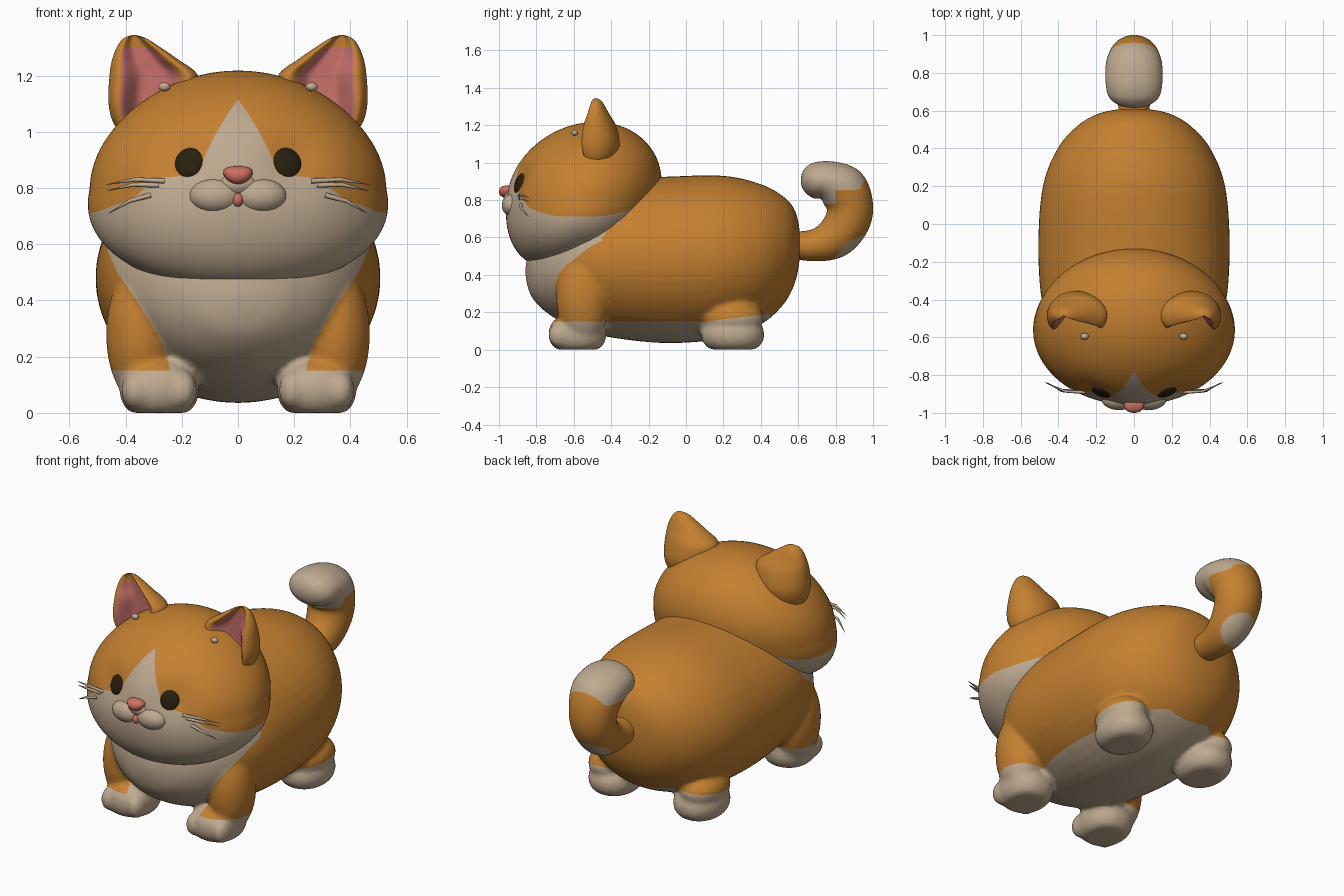
import bpy, bmesh
from math import sin, cos, exp, pi, radians
from mathutils import Vector, Matrix

cube = bpy.data.objects.get("Cube")
if cube:
    bpy.data.objects.remove(cube, do_unlink=True)


def material(name, rgb):
    m = bpy.data.materials.new(name)
    m.use_nodes = True
    m.diffuse_color = (*rgb, 1)
    node = m.node_tree.nodes["Principled BSDF"]
    node.inputs["Base Color"].default_value = (*rgb, 1)
    node.inputs["Roughness"].default_value = 0.8
    return m


ORANGE = material("orange fur", (0.55, 0.215, 0.03))
CREAM = material("cream fur", (0.52, 0.40, 0.28))
NOSE = material("nose pink", (0.62, 0.16, 0.12))
EAR_PINK = material("ear pink", (0.60, 0.17, 0.15))
DARK = material("eye brown", (0.022, 0.014, 0.004))


def lerp_table(table, x):
    """Piecewise linear lookup in a list of (x, value) pairs."""
    for (x0, v0), (x1, v1) in zip(table, table[1:]):
        if x <= x1:
            return v0 + (v1 - v0) * max(0, (x - x0) / (x1 - x0))
    return table[-1][1]


def ellipsoid(bm, centre, radii, power=1.0, warp=None, rot=None, n=32):
    """Ellipsoid; a power below one makes it boxier."""
    verts = bmesh.ops.create_uvsphere(bm, u_segments=n, v_segments=n // 2, radius=1)["verts"]
    for v in verts:
        p = Vector([r * (abs(c) ** power) * (1 if c > 0 else -1) for c, r in zip(v.co, radii)])
        if rot:
            p = rot @ p
        p += Vector(centre)
        v.co = warp(p) if warp else p


def loft(bm, stations, point, n=48, steps=6):
    """Skin rings along stations smoothed by a Catmull-Rom spline."""
    pts = [stations[0], *stations, stations[-1]]
    rows = []
    for i in range(len(stations) - 1):
        for k in range(steps):
            t = k / steps
            rows.append([0.5 * (2 * b + (c - a) * t + (2 * a - 5 * b + 4 * c - d) * t * t
                                + (3 * b - a - 3 * c + d) * t ** 3)
                         for a, b, c, d in zip(*pts[i:i + 4])])
    rows.append(stations[-1])
    rings = [[bm.verts.new(point(r, 2 * pi * j / n)) for j in range(n)] for r in rows]
    for r0, r1 in zip(rings, rings[1:]):
        for j in range(n):
            bm.faces.new((r0[j], r0[j - 1], r1[j - 1], r1[j]))
    bm.faces.new(rings[0])
    bm.faces.new(rings[-1][::-1])


def finish(name, bm, mat):
    bmesh.ops.recalc_face_normals(bm, faces=bm.faces)
    me = bpy.data.meshes.new(name)
    bm.to_mesh(me)
    bm.free()
    me.materials.append(mat)
    me.shade_smooth()
    ob = bpy.data.objects.new(name, me)
    bpy.context.scene.collection.objects.link(ob)
    return ob


def blob(name, mat, *args, **kw):
    bm = bmesh.new()
    ellipsoid(bm, *args, **kw)
    return finish(name, bm, mat)


def paint(ob, mat, f):
    """Cut the mesh along f = 0 and colour the side where f is negative."""
    bm = bmesh.new()
    bm.from_mesh(ob.data)
    val = {v: f(v.co) for v in bm.verts}
    cuts = []
    for e in list(bm.edges):
        a, b = val[e.verts[0]], val[e.verts[1]]
        if a * b < 0:
            t = min(0.97, max(0.03, a / (a - b)))
            cuts.append(bmesh.utils.edge_split(e, e.verts[0], t)[1])
    bmesh.ops.connect_verts(bm, verts=cuts)
    ob.data.materials.append(mat)
    for face in bm.faces:
        face.smooth = True
        if f(face.calc_center_median()) < 0:
            face.material_index = len(ob.data.materials) - 1
    bm.to_mesh(ob.data)
    bm.free()


# Body with legs and paws, fused into one soft skin
bm = bmesh.new()
BODY = [(-.86, .42, .01, .01), (-.845, .42, .10, .09), (-.81, .43, .20, .17), (-.72, .45, .33, .27),
        (-.58, .47, .43, .36), (-.40, .485, .49, .42), (-.10, .48, .507, .445), (.20, .495, .483, .435),
        (.40, .51, .405, .375), (.52, .53, .30, .29), (.58, .55, .20, .20), (.605, .56, .10, .10),
        (.61, .56, .01, .01)]
loft(bm, BODY, lambda s, a: (s[2] * cos(a), s[0], s[1] + s[3] * sin(a)))


def on_floor(p):
    return Vector((p.x, p.y, max(p.z, 0)))


for s in (-1, 1):
    ellipsoid(bm, (s * .345, -.55, .28), (.125, .145, .25))
    ellipsoid(bm, (s * .30, .25, .17), (.125, .165, .10))
    ellipsoid(bm, (s * .28, -.58, .085), (.142, .155, .115), .9, on_floor)
    ellipsoid(bm, (s * .28, .25, .08), (.142, .17, .105), .92, on_floor)
    for dx in (-.085, 0, .085):
        ellipsoid(bm, (s * .28 + dx, -.67, .08), (.05, .068, .07), 1, on_floor)
body = finish("body_and_legs", bm, ORANGE)
remesh = body.modifiers.new("fuse", "REMESH")
remesh.mode = "VOXEL"
remesh.voxel_size = 0.0125
soften = body.modifiers.new("soften", "SMOOTH")
soften.iterations = 10
bpy.context.view_layer.update()
fused = bpy.data.meshes.new_from_object(body.evaluated_get(bpy.context.evaluated_depsgraph_get()))
body.modifiers.clear()
body.data = fused
fused.materials.clear()
fused.materials.append(ORANGE)
CHEST = [(.15, .24), (.25, .27), (.3, .3), (.4, .36), (.5, .43), (.58, .465), (.68, .44), (.75, .38)]
paint(body, CREAM, lambda p: min(max(abs(p.x) - lerp_table(CHEST, p.z), p.y + .3),
                                 max(p.z - .15 - .12 * max(0, p.y - .1), p.y - .45)))


# Head, tilted, fuller at the cheeks and jaw, with shallow eye sockets
def face_shape(p):
    jaw = max(0, .8 - p.z) * max(0, -.55 - p.y)
    x = p.x * (1 + .75 * max(0, .8 - p.z) - .3 * max(0, p.z - .8))
    socket = .03 * exp(-((abs(x) - .2) ** 2 + (p.z - .9) ** 2) / .01) if p.y < -.6 else 0
    return Vector((x, p.y - .25 * jaw + socket, p.z - .75 * jaw))


head = blob("head", ORANGE, (0, -.545, .84), (.53, .43, .36), warp=face_shape,
            rot=Matrix.Rotation(radians(29), 3, "X"), n=112)
MASK = [(0, 1.115), (.03, 1.075), (.075, 1.0), (.117, .92), (.14, .85), (.28, .835), (.38, .76), (.5, .715),
        (.55, .71)]
paint(head, CREAM, lambda p: max(p.z - lerp_table(MASK, abs(p.x)), p.y + .27))
bpy.context.view_layer.update()


def on_face(x, z):
    """Point and normal on the front of the head."""
    hit = head.ray_cast(Vector((x, -2, z)), Vector((0, 1, 0)))
    return hit[1], hit[2]


# Nose, bridge and mouth
blob("nose", NOSE, (0, -.957, .845), (.05, .043, .033), .9,
     warp=lambda p: Vector((p.x * (1 + 9 * (p.z - .845)), p.y, p.z)))
blob("nose_bridge", CREAM, (0, -.93, .815), (.07, .045, .045))
blob("mouth", NOSE, (0, -.95, .757), (.021, .03, .026))

EAR = [(.34, .98, .07, .06), (.322, 1.04, .125, .11), (.308, 1.11, .153, .13), (.3, 1.2, .157, .11),
       (.332, 1.26, .115, .075), (.358, 1.31, .068, .047), (.367, 1.335, .036, .027), (.37, 1.345, .003, .003)]
EAR_Y = -.485


def ear_row(z, col):
    return lerp_table([(r[1], r[col]) for r in EAR], z)


for s, side in ((-1, "right"), (1, "left")):
    # Ear with a scooped pink front
    def ear_point(r, a):
        u, v = cos(a), sin(a)
        if v < 0:
            b = min(1, max(0, (.9 - abs(u)) / .65))
            v *= 1 - 1.1 * b * b * (3 - 2 * b)
        return (s * (r[0] + r[2] * u), EAR_Y + r[3] * v, r[1])

    def ear_inside(p):
        u = (abs(p.x) - ear_row(p.z, 0)) / ear_row(p.z, 2)
        return max(abs(u - .07) - .66, (p.y - EAR_Y) / ear_row(p.z, 3) - .4, (p.z - 1.3) * 10)

    bm = bmesh.new()
    loft(bm, EAR, ear_point, n=64, steps=8)
    ear = finish(side + "_ear", bm, ORANGE)
    paint(ear, EAR_PINK, ear_inside)
    blob(side + "_ear_tuft", CREAM, (s * .262, -.595, 1.16), (.022, .018, .016), n=12)

    # Muzzle lobe and eye
    blob(side + "_muzzle", CREAM, (s * .08, -.925, .772), (.093, .06, .062))
    loc, normal = on_face(s * .175, .89)
    blob(side + "_eye", DARK, loc, (.053, .055, .016), rot=normal.to_track_quat("Z", "Y").to_matrix())

    # Whiskers
    for k, (x0, z0, x1, z1) in enumerate(((.26, .825, .47, .812), (.28, .81, .465, .79), (.31, .775, .46, .71))):
        start, normal = on_face(s * x0, z0)
        end = Vector((s * x1, -.84, z1))
        mid = (start + end) / 2 + Vector((0, -.02, .012))
        cu = bpy.data.curves.new("whisker", "CURVE")
        cu.dimensions = "3D"
        cu.bevel_depth = .009
        cu.bevel_resolution = 2
        sp = cu.splines.new("POLY")
        sp.points.add(2)
        for pt, co, rad in zip(sp.points, (start, mid, end), (1, .8, .1)):
            pt.co = (*co, 1)
            pt.radius = rad
        cu.materials.append(CREAM)
        ob = bpy.data.objects.new(f"{side}_whisker_{k + 1}", cu)
        bpy.context.scene.collection.objects.link(ob)

# Curled tail: y, z, half width, thickness, heading
TAIL = [(.54, .56, .075, .07, 0), (.68, .557, .09, .085, 8), (.79, .595, .11, .11, 35), (.86, .68, .125, .12, 65),
        (.875, .77, .135, .125, 95), (.835, .865, .15, .13, 130), (.75, .905, .15, .105, 165),
        (.68, .905, .137, .094, 180), (.64, .9, .10, .068, 185), (.62, .897, .05, .035, 185),
        (.614, .896, .003, .003, 185)]


def tail_point(r, a):
    h, up = radians(r[4]), r[3] * sin(a)
    return (r[2] * cos(a), r[0] - sin(h) * up, r[1] + cos(h) * up)


bm = bmesh.new()
loft(bm, TAIL, tail_point)
tail = finish("tail", bm, ORANGE)
paint(tail, CREAM, lambda p: min(max(.855 - p.z, p.y - .96 + 2 * p.x ** 2), max(p.y - .8, .78 - p.z),
                                 (p - Vector((0, .9, .52))).length - .11))
